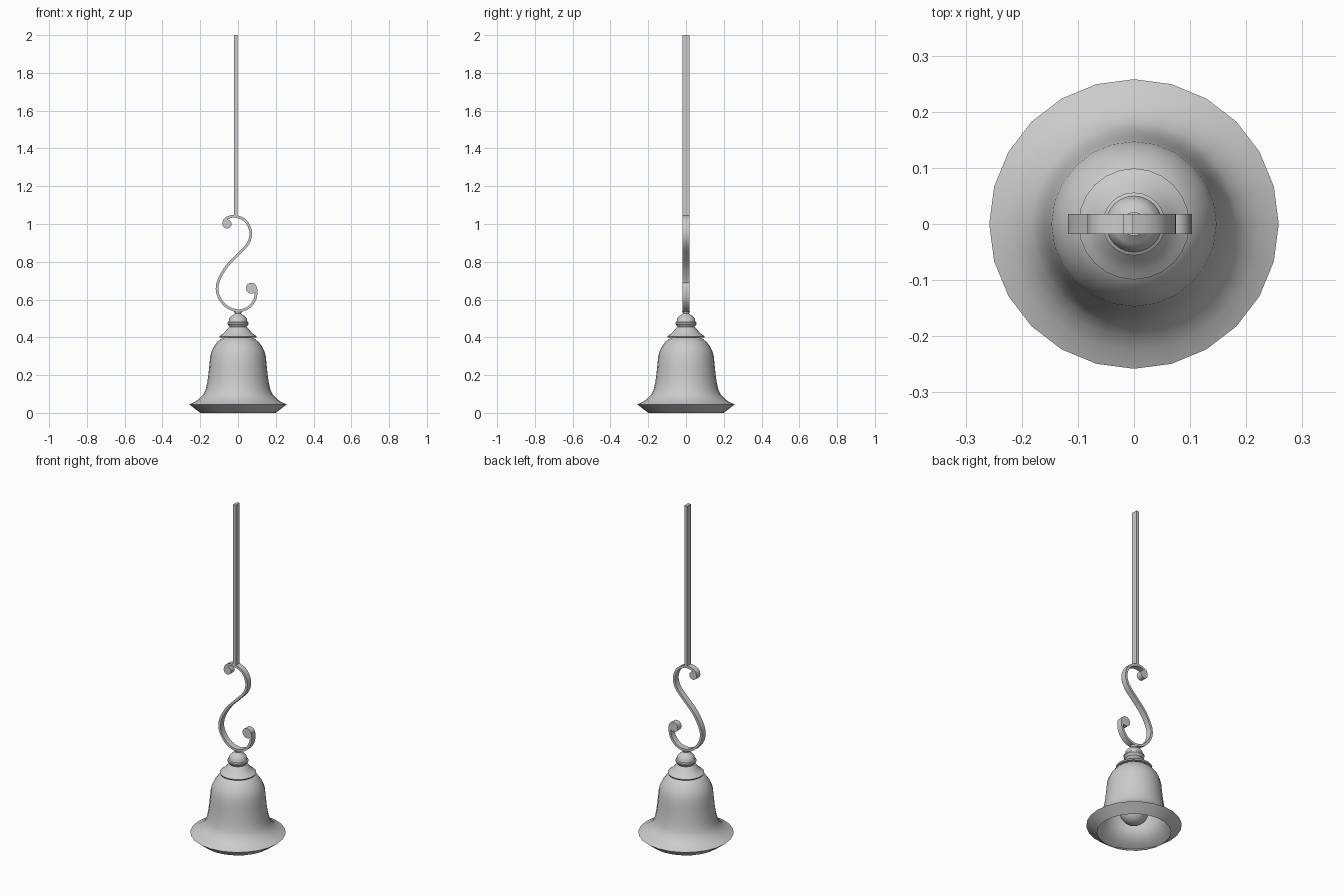
import bpy, bmesh, math
from mathutils import Vector

if "Cube" in bpy.data.objects:
    bpy.data.objects.remove(bpy.data.objects["Cube"])


def finish(name, bm, angle=35):
    bmesh.ops.recalc_face_normals(bm, faces=bm.faces)
    me = bpy.data.meshes.new(name)
    bm.to_mesh(me)
    bm.free()
    ob = bpy.data.objects.new(name, me)
    bpy.context.collection.objects.link(ob)
    bpy.ops.object.select_all(action='DESELECT')
    ob.select_set(True)
    bpy.context.view_layer.objects.active = ob
    bpy.ops.object.shade_smooth_by_angle(angle=math.radians(angle))
    return ob


def lathe(name, profile, sides=24):
    """Turn an (r, z) profile around the z axis."""
    bm = bmesh.new()
    vs = [bm.verts.new((r, 0, z)) for r, z in profile]
    es = [bm.edges.new(p) for p in zip(vs, vs[1:])]
    bmesh.ops.spin(bm, geom=vs + es, cent=(0, 0, 0), axis=(0, 0, 1),
                   angle=math.tau, steps=sides)
    bmesh.ops.remove_doubles(bm, verts=bm.verts, dist=1e-5)
    return finish(name, bm)


def smooth_path(pts, n=4):
    """Catmull-Rom interpolation through the points."""
    p = [Vector(q) for q in pts]
    p = [2 * p[0] - p[1]] + p + [2 * p[-1] - p[-2]]
    out = []
    for a, b, c, d in zip(p, p[1:], p[2:], p[3:]):
        for i in range(n):
            t = i / n
            out.append(0.5 * (2 * b + (c - a) * t + (2 * a - 5 * b + 4 * c - d) * t * t
                              + (3 * b - a - 3 * c + d) * t ** 3))
    return out + [p[-2]]


HALF = 0.0175   # half width of the flat bar


def strip(name, pts, thick):
    """Flat bar following an (x, z) path."""
    path = smooth_path(pts)
    bm = bmesh.new()
    rings = []
    for i, q in enumerate(path):
        t = (path[min(i + 1, len(path) - 1)] - path[max(i - 1, 0)]).normalized()
        n = Vector((-t.y, t.x)) * thick / 2
        rings.append([bm.verts.new((q.x + s * n.x, y, q.y + s * n.y))
                      for s, y in ((1, -HALF), (1, HALF), (-1, HALF), (-1, -HALF))])
    for a, b in zip(rings, rings[1:]):
        for k in range(4):
            bm.faces.new((a[k], a[(k + 1) % 4], b[(k + 1) % 4], b[k]))
    bm.faces.new(rings[0])
    bm.faces.new(rings[-1])
    return finish(name, bm)


def disc(name, x, z, r):
    bm = bmesh.new()
    bmesh.ops.create_cone(bm, cap_ends=True, segments=20, radius1=r, radius2=r, depth=2 * HALF)
    for v in bm.verts:
        v.co = Vector((x + v.co.x, v.co.z, z + v.co.y))
    return finish(name, bm)


# Bell shade with in-turned lip
lathe("bell_shade", [(0.2, 0.005), (0.2, 0), (0.258, 0.045), (0.225, 0.06), (0.2, 0.08),
                     (0.182, 0.1), (0.171, 0.125), (0.163, 0.16), (0.157, 0.2),
                     (0.152, 0.25), (0.147, 0.3), (0.14, 0.325), (0.128, 0.35),
                     (0.11, 0.375), (0.09, 0.392), (0.06, 0.403)])

# Stepped cap on top of the shade
lathe("cap", [(0, 0.398), (0.096, 0.398), (0.099, 0.405), (0.085, 0.415), (0.068, 0.43),
              (0.056, 0.446), (0.046, 0.456), (0.05, 0.463), (0.056, 0.47), (0.056, 0.478),
              (0.05, 0.482), (0.046, 0.5), (0.036, 0.513), (0.021, 0.521),
              (0.017, 0.527), (0.021, 0.537), (0, 0.538)])

# Light bulb inside the shade
bulb = [(0.079 * math.sin(math.radians(a)), 0.13 - 0.079 * math.cos(math.radians(a)))
        for a in range(0, 136, 15)]
lathe("bulb", bulb + [(0.04, 0.22), (0.035, 0.26), (0.035, 0.4)])

# S-shaped scroll with rolled ends
strip("scroll", [(-0.076, 1.004), (-0.068, 1.024), (-0.045, 1.037), (-0.011, 1.04),
                 (0.035, 1.021), (0.061, 0.982), (0.067, 0.937), (0.048, 0.889),
                 (0, 0.838), (-0.058, 0.778), (-0.098, 0.712), (-0.111, 0.656),
                 (-0.095, 0.603), (-0.055, 0.559), (0, 0.541), (0.053, 0.556),
                 (0.087, 0.596), (0.096, 0.635), (0.094, 0.665)], 0.014)
disc("scroll_upper_end", -0.058, 1.0, 0.024)
disc("scroll_lower_end", 0.071, 0.66, 0.029)

# Hanging rod
strip("rod", [(-0.011, 1.04), (-0.011, 2.0)], 0.018)
